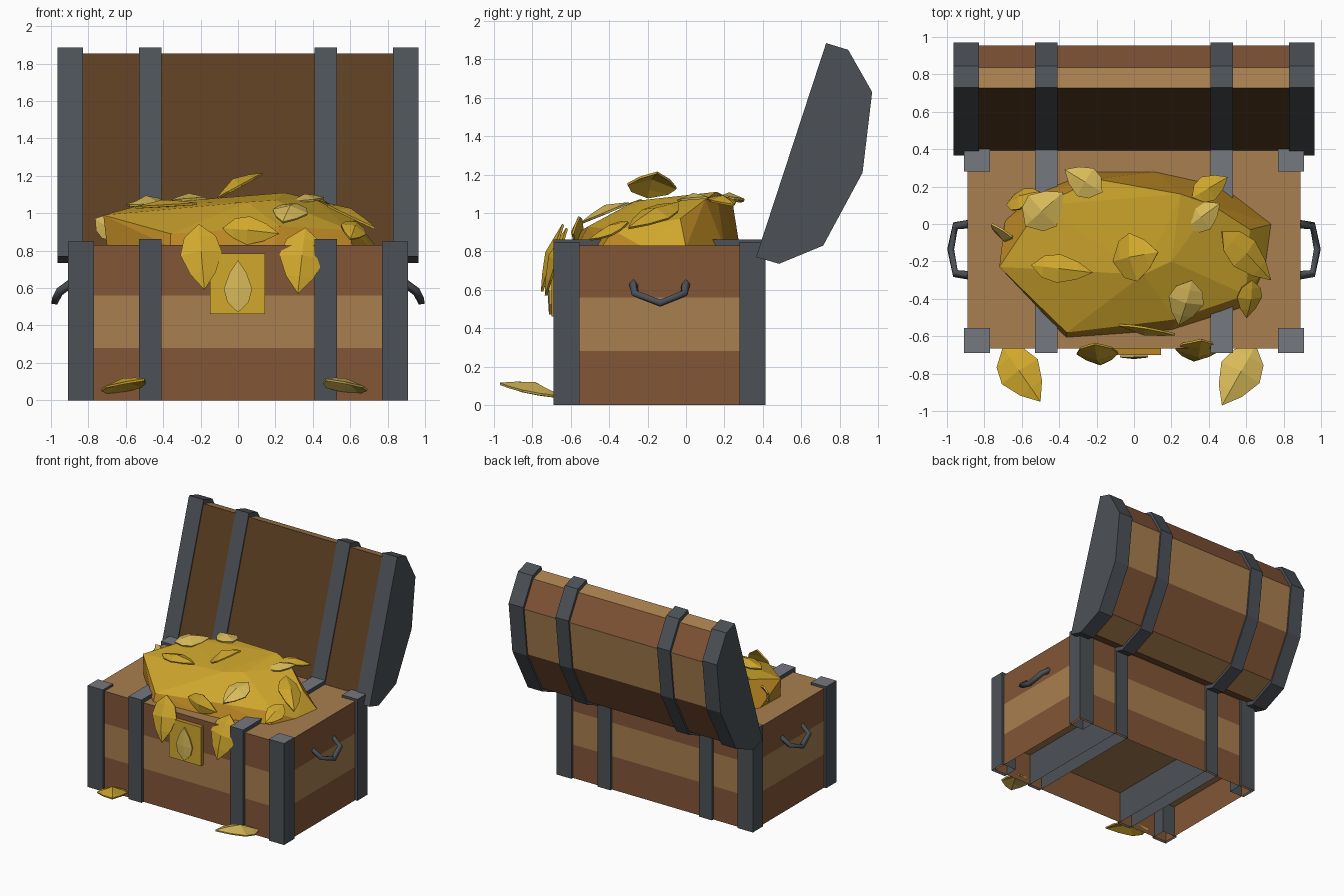
import bpy, bmesh
from mathutils import Vector

if "Cube" in bpy.data.objects:
    bpy.data.objects.remove(bpy.data.objects["Cube"], do_unlink=True)


def material(name, rgb):
    lin = [c / 12.92 if c < 0.04 else ((c + 0.055) / 1.055) ** 2.4 for c in rgb]
    m = bpy.data.materials.new(name)
    m.use_nodes = True
    m.diffuse_color = (*lin, 1)
    b = m.node_tree.nodes["Principled BSDF"]
    b.inputs["Base Color"].default_value = (*lin, 1)
    b.inputs["Roughness"].default_value = 0.7
    return m


BROWN = material("red brown wood", (0.51, 0.335, 0.215))
TAN = material("tan wood", (0.66, 0.495, 0.31))
INNER = material("dark lining wood", (0.36, 0.245, 0.135))
STEEL = material("dark steel", (0.30, 0.32, 0.34))
CAP = material("light steel", (0.46, 0.47, 0.495))
GOLD = material("gold", (0.82, 0.66, 0.175))
DEEP = material("deep gold", (0.73, 0.53, 0.14))
PALE = material("pale gold", (0.85, 0.73, 0.35))


def finish(name, bm, mats, rule=None):
    bmesh.ops.recalc_face_normals(bm, faces=bm.faces)
    if rule:
        for f in bm.faces:
            f.material_index = rule(f)
    me = bpy.data.meshes.new(name)
    bm.to_mesh(me)
    bm.free()
    for m in mats:
        me.materials.append(m)
    ob = bpy.data.objects.new(name, me)
    bpy.context.collection.objects.link(ob)
    return ob


def box(name, lo, hi, mats, rule=None, cuts=(), open_base=True):
    bm = bmesh.new()
    bmesh.ops.create_cube(bm, size=1)
    for v in bm.verts:
        v.co = [lo[i] if v.co[i] < 0 else hi[i] for i in range(3)]
    for z in cuts:
        bmesh.ops.bisect_plane(bm, geom=bm.verts[:] + bm.edges[:] + bm.faces[:],
                               plane_co=(0, 0, z), plane_no=(0, 0, 1))
    ob = finish(name, bm, mats, rule)
    if open_base:
        bm = bmesh.new()
        bm.from_mesh(ob.data)
        base = [f for f in bm.faces if f.normal.z < -0.9]
        bmesh.ops.delete(bm, geom=base, context='FACES')
        bm.to_mesh(ob.data)
        bm.free()


def prism(name, profile, x0, x1, mats, colours=None):
    """Extrude a y-z profile along x; colours gives a slot per profile edge."""
    bm = bmesh.new()
    a, b = [[bm.verts.new((x, y, z)) for y, z in profile] for x in (x0, x1)]
    n = len(profile)
    bm.faces.new(a)
    bm.faces.new(b)
    for i in range(n):
        j = (i + 1) % n
        f = bm.faces.new((a[i], a[j], b[j], b[i]))
        f.material_index = colours[i] if colours else 0
    finish(name, bm, mats)


def leaf(name, base, tip, up, width, mat, fold=0.2):
    """Pointed leaf folded along its central rib."""
    base, tip = Vector(base), Vector(tip)
    along = tip - base
    side = along.cross(Vector(up)).normalized()
    n = side.cross(along).normalized()
    bm = bmesh.new()
    shape = [(0, 0), (0.2, 0.38), (0.45, 0.5), (0.75, 0.3), (1, 0)]
    rib = [bm.verts.new(base + along * t + n * (fold * width * (1 - abs(2 * t - 1))))
           for t, _ in shape]
    for s in (-1, 1):
        rim = [bm.verts.new(base + along * t + side * (s * w * width)) for t, w in shape[1:-1]]
        rim = [rib[0]] + rim + [rib[-1]]
        for i in range(4):
            bm.faces.new(list(dict.fromkeys((rib[i], rib[i + 1], rim[i + 1], rim[i]))))
    ob = finish(name, bm, [mat])
    mod = ob.modifiers.new("thickness", 'SOLIDIFY')
    mod.thickness = 0.012
    mod.offset = 0


# Chest body with three plank bands, a tan top and a raised floor
def plank(f):
    z = f.calc_center_median().z
    return 1 if f.normal.z > 0.9 or 0.28 < z < 0.56 else 0


box("chest_body", (-0.89, -0.665, 0), (0.89, 0.395, 0.83), [BROWN, TAN], plank, (0.28, 0.56))
box("chest_floor", (-0.885, -0.66, 0.27), (0.885, 0.39, 0.28), [TAN], open_base=False)


# Corner posts and bands, with lighter tops
def top_light(f):
    return int(f.normal.z > 0.9)


for s, side in ((1, "left"), (-1, "right")):
    for y, end in ((-0.69, "front"), (0.28, "back")):
        xs = sorted((s * 0.77, s * 0.91))
        box(f"{end}_{side}_post", (xs[0], y, 0), (xs[1], y + 0.135, 0.85), [STEEL, CAP], top_light)
    xs = sorted((s * 0.41, s * 0.53))
    box(f"{side}_body_band", (xs[0], -0.69, 0), (xs[1], 0.415, 0.862), [STEEL, CAP], top_light)

# Open lid: faceted shell, bands and end caps
lid = [(0.73, 1.885), (0.845, 1.85), (0.97, 1.63), (0.92, 1.21),
       (0.715, 0.83), (0.485, 0.735), (0.365, 0.77)]
inset = [(0.7 + (y - 0.7) * 0.945, 1.3 + (z - 1.3) * 0.945) for y, z in lid]
prism("lid_shell", inset, -0.9, 0.9, [BROWN, TAN, INNER], [1, 0, 1, 0, 1, 0, 2])
for s, side in ((1, "left"), (-1, "right")):
    prism(f"{side}_lid_end", lid, s * 0.83, s * 0.965, [STEEL])
    prism(f"{side}_lid_band", lid, s * 0.41, s * 0.53, [STEEL])

# Side handles
for s, side in ((1, "left"), (-1, "right")):
    cu = bpy.data.curves.new(f"{side}_handle", 'CURVE')
    cu.dimensions = '3D'
    cu.bevel_depth = 0.023
    cu.bevel_resolution = 0
    cu.use_fill_caps = True
    path = [(0.88, 0.0, 0.635), (0.955, -0.01, 0.58),
            (0.98, -0.135, 0.53), (0.955, -0.265, 0.58), (0.88, -0.275, 0.635)]
    sp = cu.splines.new('POLY')
    sp.points.add(len(path) - 1)
    for p, (x, y, z) in zip(sp.points, path):
        p.co = (s * x, y, z, 1)
    cu.materials.append(STEEL)
    bpy.context.collection.objects.link(bpy.data.objects.new(f"{side}_handle", cu))

# Lock plate with deep gold edges and a leaf ornament
box("lock_plate", (-0.15, -0.70, 0.46), (0.145, -0.66, 0.785), [GOLD, DEEP],
    lambda f: int(abs(f.normal.y) < 0.9), open_base=False)
leaf("lock_leaf", (0, -0.708, 0.47), (0, -0.708, 0.75), (0, -1, 0), 0.15, PALE, 0.06)

# Treasure mound, deeper in colour around its foot
outline = [(-0.70, -0.25), (-0.69, 0.02), (-0.52, 0.17), (-0.22, 0.28), (0.12, 0.28), (0.48, 0.2),
           (0.74, 0.0), (0.71, -0.22), (0.61, -0.44), (0.2, -0.57), (-0.36, -0.61)]
crown = [(-0.72, -0.23, 0.99), (-0.5, 0.1, 1.05), (-0.2, 0.24, 1.07),
         (0.05, -0.27, 1.06), (0.25, 0.16, 1.11), (0.42, 0.1, 1.07), (0.2, -0.2, 1.07),
         (0.62, -0.03, 0.97), (-0.36, -0.58, 0.89), (0.6, -0.38, 0.91), (0.22, -0.51, 0.93)]
bm = bmesh.new()
for p in [(x, y, 0.82) for x, y in outline] + crown:
    bm.verts.new(p)
bmesh.ops.convex_hull(bm, input=bm.verts[:])
bmesh.ops.delete(bm, geom=[v for v in bm.verts if not v.link_faces], context='VERTS')
finish("treasure_mound", bm, [GOLD, DEEP], lambda f: int(f.normal.z < 0.6))

# Loose leaves: base, tip, facing, width, colour
UP, FRONT = (0, 0, 1), (0, -1, 0.2)
leaves = {
    "ground_leaf_right": ((-0.70, -0.66, 0.04), (-0.50, -0.95, 0.11), UP, 0.23, GOLD),
    "ground_leaf_left": ((0.65, -0.65, 0.04), (0.47, -0.97, 0.11), UP, 0.23, PALE),
    "hanging_leaf_right": ((-0.21, -0.64, 0.94), (-0.18, -0.75, 0.59), FRONT, 0.22, GOLD),
    "hanging_leaf_left": ((0.36, -0.62, 0.92), (0.32, -0.73, 0.57), FRONT, 0.24, GOLD),
    "front_leaf": ((-0.08, -0.54, 0.92), (0.22, -0.59, 0.89), (0, -1, 0.1), 0.15, GOLD),
    "peak_leaf": ((-0.11, -0.2, 1.08), (0.13, -0.15, 1.21), (-0.5, 0, 1), 0.26, GOLD),
    "right_top_leaf": ((-0.58, -0.01, 1.04), (-0.38, 0.17, 1.06), UP, 0.22, PALE),
    "back_right_leaf": ((-0.17, 0.17, 1.08), (-0.37, 0.29, 1.06), UP, 0.17, PALE),
    "left_top_leaf": ((0.28, -0.02, 1.06), (0.46, 0.11, 1.08), UP, 0.16, PALE),
    "back_left_leaf": ((0.31, 0.14, 1.08), (0.5, 0.25, 1.04), UP, 0.14, GOLD),
    "front_slope_leaf": ((0.31, -0.3, 1.05), (0.24, -0.54, 0.95), (0, -0.5, 1), 0.19, PALE),
    "left_slope_leaf": ((0.47, -0.04, 1.05), (0.73, -0.3, 0.92), (0.5, -0.1, 1), 0.18, GOLD),
    "right_slope_leaf": ((-0.55, -0.22, 1.03), (-0.22, -0.26, 1.05), UP, 0.15, GOLD),
    "left_corner_leaf": ((0.63, -0.3, 0.95), (0.6, -0.5, 0.86), (0.4, -0.5, 1), 0.14, GOLD),
    "right_side_leaf": ((-0.76, 0.0, 0.97), (-0.6, -0.14, 0.86), (-0.7, -0.6, 0.4), 0.13, PALE),
    "back_edge_leaf": ((-0.68, 0.1, 0.86), (-0.5, 0.17, 1.0), (-0.5, 0.6, 0.6), 0.14, GOLD),
}
for name, args in leaves.items():
    leaf(name, *args)
